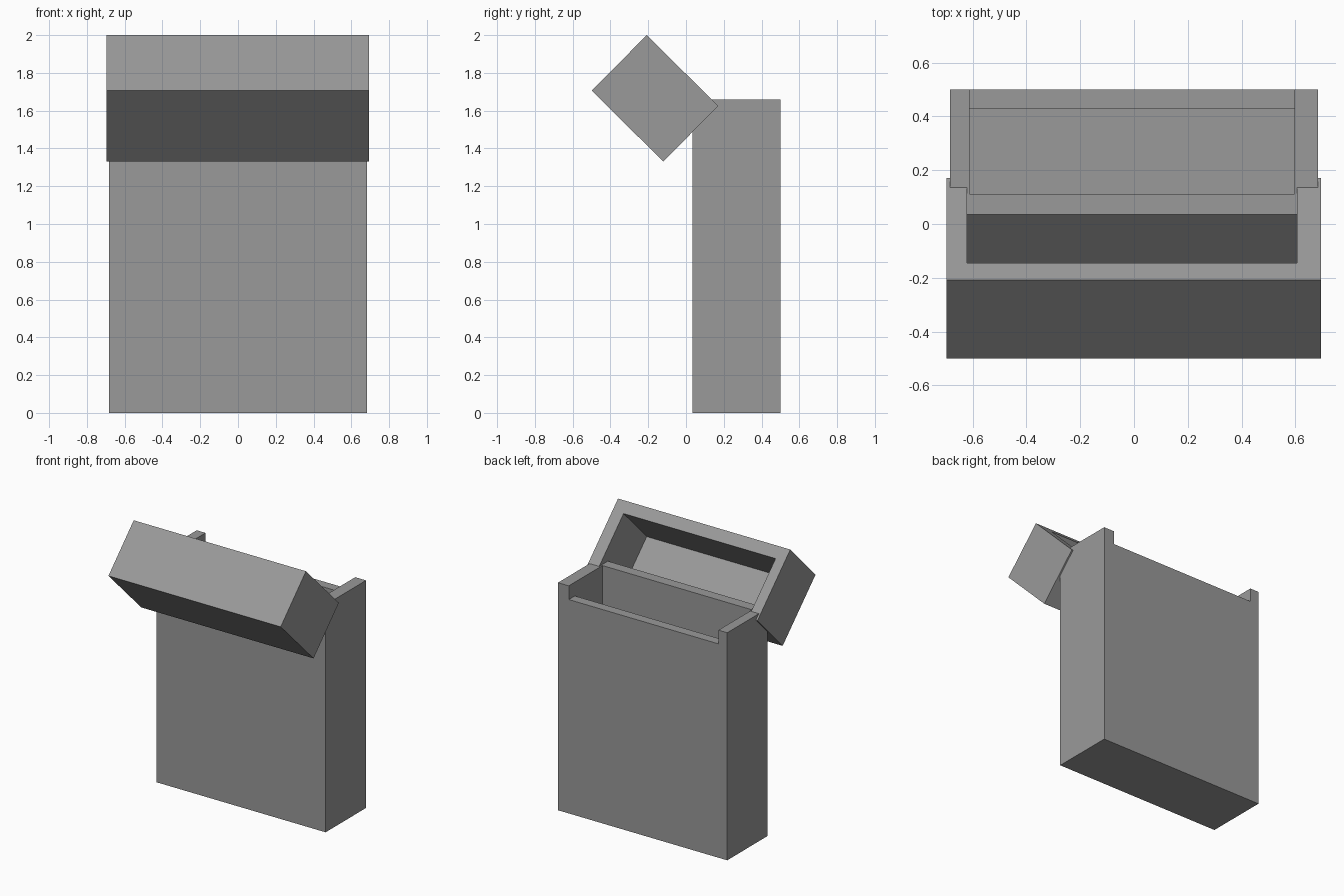
import bpy
from math import radians

if "Cube" in bpy.data.objects:
    bpy.data.objects.remove(bpy.data.objects["Cube"])


def box(name, x, y, z):
    """Box from (min, max) ranges on each axis."""
    mesh = bpy.data.meshes.new(name)
    verts = [(a, b, c) for c in z for b in y for a in x]
    faces = [(0, 2, 3, 1), (4, 5, 7, 6), (0, 1, 5, 4),
             (2, 6, 7, 3), (0, 4, 6, 2), (1, 3, 7, 5)]
    mesh.from_pydata(verts, [], faces)
    obj = bpy.data.objects.new(name, mesh)
    bpy.context.collection.objects.link(obj)
    return obj


def carve(obj, *ranges):
    """Cut a box-shaped hollow out of obj and discard the cutter."""
    cutter = box("cutter", *ranges)
    cutter.hide_render = True
    mod = obj.modifiers.new("hollow", 'BOOLEAN')
    mod.operation = 'DIFFERENCE'
    mod.solver = 'EXACT'
    mod.object = cutter
    bpy.context.view_layer.objects.active = obj
    bpy.ops.object.modifier_apply(modifier=mod.name)
    bpy.data.objects.remove(cutter)


# Upright container: open top, back wall lowered between the sides
body = box("box_body", (-0.683, 0.683), (0.035, 0.5), (0, 1.66))
carve(body, (-0.612, 0.596), (0.112, 0.43), (0.07, 1.8))
carve(body, (-0.612, 0.596), (0.3, 0.6), (1.56, 1.8))

# Lid: modelled opening upwards, near wall lowered between the sides to
# clear the container's front wall, then tipped back
lid = box("open_lid", (-0.696, 0.694), (0, 0.533), (-0.414, 0))
carve(lid, (-0.621, 0.606), (0.088, 0.445), (-0.38, 0.2))
carve(lid, (-0.621, 0.606), (0.3, 0.7), (-0.1, 0.2))
lid.location = (0, -0.208, 2.0)
lid.rotation_euler = (radians(-44.7), 0, 0)

# Dark grey finish
grey = bpy.data.materials.new("dark_grey")
grey.diffuse_color = (0.32, 0.32, 0.32, 1)
grey.use_nodes = True
grey.node_tree.nodes["Principled BSDF"].inputs["Base Color"].default_value = grey.diffuse_color
for part in (body, lid):
    part.data.materials.clear()
    part.data.materials.append(grey)
